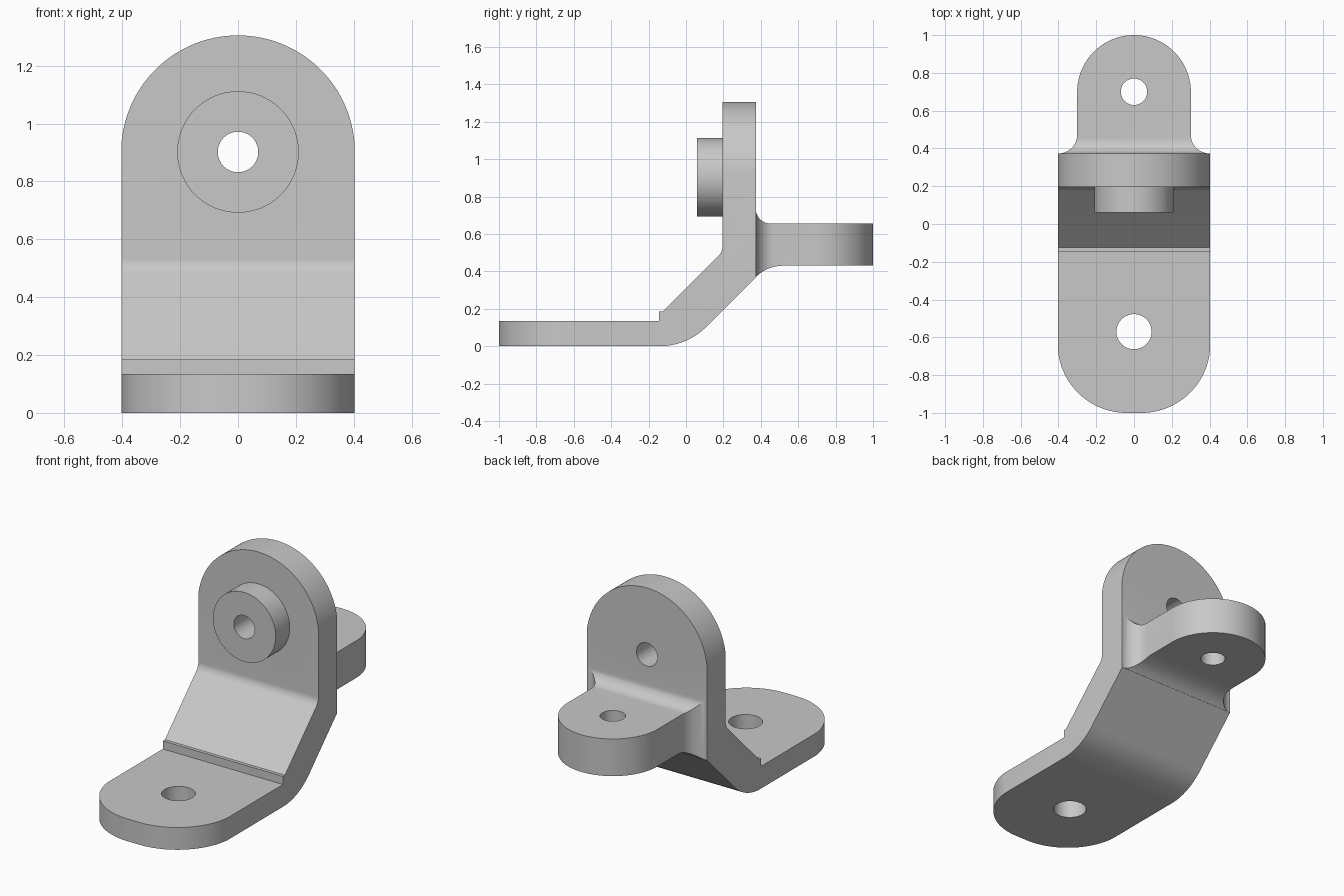
import bpy
import bmesh
from math import sin, cos, radians
from mathutils import Vector

if "Cube" in bpy.data.objects:
    bpy.data.objects.remove(bpy.data.objects["Cube"], do_unlink=True)

grey = bpy.data.materials.new("light_grey")
grey.use_nodes = True
grey.diffuse_color = (0.58, 0.58, 0.58, 1)
grey.node_tree.nodes["Principled BSDF"].inputs["Base Color"].default_value = grey.diffuse_color


def arc(cu, cv, r, start, end, steps=16):
    """Points along a circular arc, angles in degrees."""
    angles = [radians(start + (end - start) * i / steps) for i in range(steps + 1)]
    return [(cu + r * cos(a), cv + r * sin(a)) for a in angles]


def mirrored(points):
    """Close a right-hand outline with its reflection."""
    return points + [(-u, v) for u, v in reversed(points) if u > 1e-4]


def prism(name, points, axis, low, high):
    """Extrude an outline along x (outline yz), y (outline xz) or z (outline xy)."""
    place = {"x": lambda u, v, w: (w, u, v),
             "y": lambda u, v, w: (u, w, v),
             "z": lambda u, v, w: (u, v, w)}[axis]
    bm = bmesh.new()
    face = bm.faces.new([bm.verts.new(place(u, v, low)) for u, v in points])
    new = bmesh.ops.extrude_face_region(bm, geom=[face])["geom"]
    shift = Vector(place(0, 0, high - low))
    bmesh.ops.translate(bm, vec=shift, verts=[g for g in new if isinstance(g, bmesh.types.BMVert)])
    bmesh.ops.recalc_face_normals(bm, faces=bm.faces)
    mesh = bpy.data.meshes.new(name)
    bm.to_mesh(mesh)
    bm.free()
    mesh.materials.append(grey)
    obj = bpy.data.objects.new(name, mesh)
    bpy.context.collection.objects.link(obj)
    return obj


def rod(name, u, v, r, axis, low, high):
    return prism(name, arc(u, v, r, 0, 360, 64)[:-1], axis, low, high)


def combine(target, tool, operation):
    """Apply a boolean and discard the tool."""
    mod = target.modifiers.new("boolean", "BOOLEAN")
    mod.operation = operation
    mod.solver = "EXACT"
    mod.object = tool
    bpy.context.view_layer.objects.active = target
    bpy.ops.object.modifier_apply(modifier=mod.name)
    bpy.data.objects.remove(tool, do_unlink=True)


# Bent strip: foot, sloping web and upright plate
side = ([(-1.1, 0)] + arc(-0.14, 0.35, 0.35, -90, -45)
        + [(0.374, 0.369), (0.374, 1.4), (0.195, 1.4)]
        + arc(0.125, 0.533, 0.07, 0, -45, 8)
        + [(-0.125, 0.184), (-0.145, 0.184), (-0.145, 0.135), (-1.1, 0.135)])
bracket = prism("bent_bracket", side, "x", -0.402, 0.402)

# Rounded ends of the foot and the upright plate
foot_end = mirrored(arc(0.039, -0.635, 0.365, -90, 0, 32) + [(0.404, 0.6)])
combine(bracket, prism("foot_outline", foot_end, "z", -0.2, 1.6), "INTERSECT")
top_end = mirrored([(0.404, -0.2)] + arc(0, 0.901, 0.404, 0, 90, 32))
combine(bracket, prism("plate_outline", top_end, "y", -1.2, 0.6), "INTERSECT")

# Rear lug, flared where it meets the plate
lug_plan = mirrored([(0.401, 0.3)] + arc(0.401, 0.473, 0.1, 270, 180)
                    + arc(0, 0.699, 0.301, 0, 90, 32))
lug_side = ([(0.3, 0.38)] + arc(0.52, 0.222, 0.208, 135, 90)
            + [(1.1, 0.43), (1.1, 0.655)]
            + arc(0.453, 0.735, 0.08, 270, 180) + [(0.3, 0.735)])
lug = prism("rear_lug", lug_plan, "z", 0.2, 1)
combine(lug, prism("lug_profile", lug_side, "x", -0.5, 0.5), "INTERSECT")
combine(bracket, lug, "UNION")

# Round boss on the plate
combine(bracket, rod("boss", 0, 0.902, 0.21, "y", 0.06, 0.25), "UNION")

# Bolt holes through the boss, lug and foot
combine(bracket, rod("boss_hole", 0, 0.902, 0.07, "y", -0.1, 0.5), "DIFFERENCE")
combine(bracket, rod("lug_hole", 0, 0.7, 0.07, "z", 0.3, 0.9), "DIFFERENCE")
combine(bracket, rod("foot_hole", 0, -0.57, 0.093, "z", -0.1, 0.3), "DIFFERENCE")

# Smooth curves with crisp edges
bpy.ops.object.select_all(action="DESELECT")
bracket.select_set(True)
bpy.context.view_layer.objects.active = bracket
bpy.ops.object.shade_smooth_by_angle(angle=radians(25))
